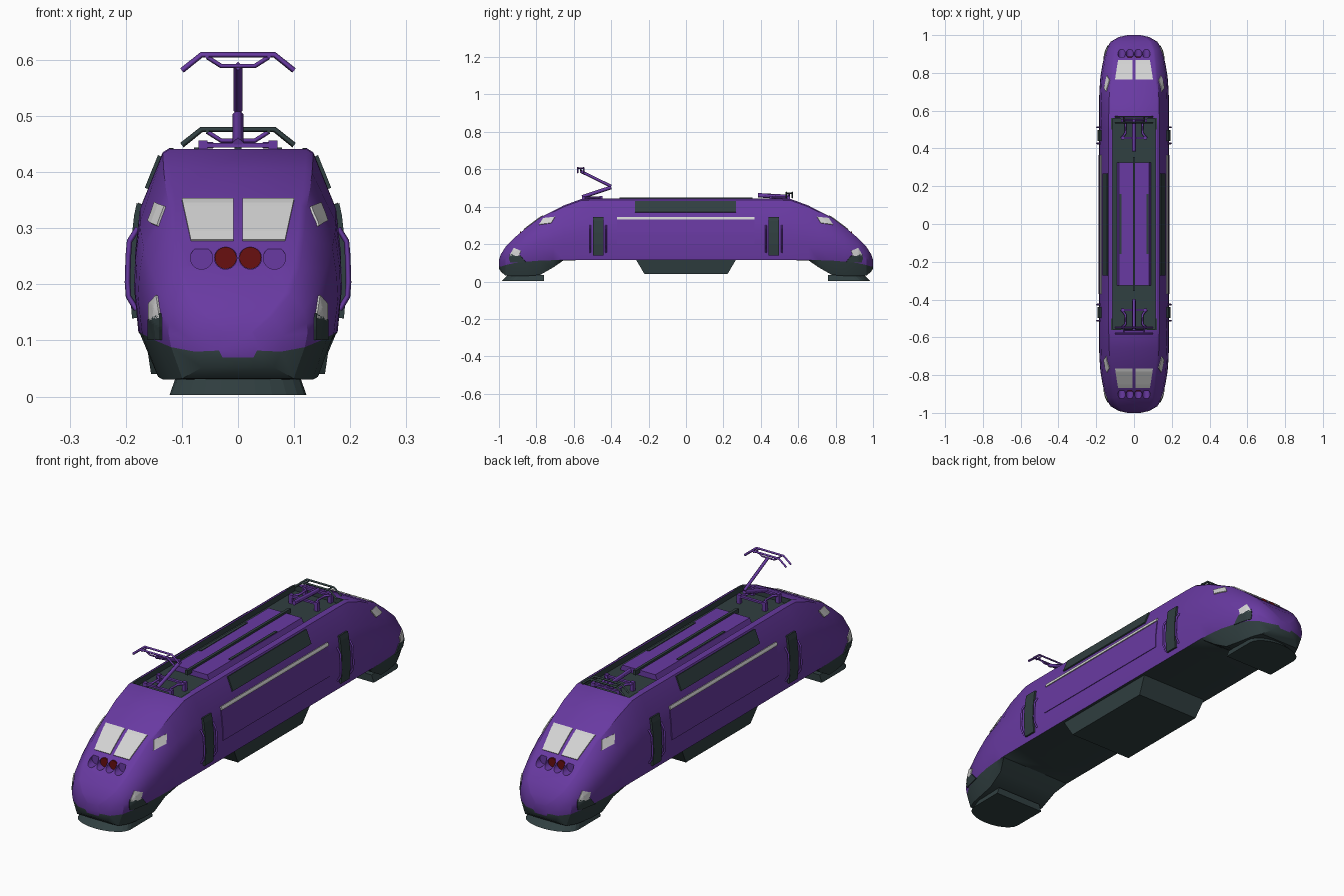
import bpy, bmesh, math
from mathutils import Vector
from mathutils.bvhtree import BVHTree

if "Cube" in bpy.data.objects:
    bpy.data.objects.remove(bpy.data.objects["Cube"])


def material(name, rgb):
    m = bpy.data.materials.new(name)
    m.use_nodes = True
    m.diffuse_color = (*rgb, 1)
    m.node_tree.nodes["Principled BSDF"].inputs["Base Color"].default_value = (*rgb, 1)
    return m


PURPLE = material("purple paint", (0.14, 0.042, 0.36))
DARK = material("dark slate", (0.03, 0.05, 0.052))
PALE = material("pale grey", (0.65, 0.65, 0.65))
RED = material("deep red", (0.14, 0.005, 0.005))


def activate(ob):
    bpy.ops.object.select_all(action="DESELECT")
    ob.select_set(True)
    bpy.context.view_layer.objects.active = ob


def finish(name, bm, *mats):
    bmesh.ops.recalc_face_normals(bm, faces=bm.faces)
    me = bpy.data.meshes.new(name)
    bm.to_mesh(me)
    bm.free()
    ob = bpy.data.objects.new(name, me)
    bpy.context.collection.objects.link(ob)
    for m in mats:
        me.materials.append(m)
    return ob


def loft(name, rings, *mats):
    """Skin a list of equal closed rings and cap both ends."""
    bm = bmesh.new()
    rows = [[bm.verts.new(p) for p in ring] for ring in rings]
    n = len(rows[0])
    for a, b in zip(rows, rows[1:]):
        for i in range(n):
            j = (i + 1) % n
            bm.faces.new((a[i], a[j], b[j], b[i]))
    bm.faces.new(rows[0])
    bm.faces.new(rows[-1])
    return finish(name, bm, *mats)


def block(name, low, high, z0, z1, mat, y=0, x=0):
    """Box or frustum from the half sizes of its lower and upper faces."""
    rings = [[(x + sx * h[0], y + sy * h[1], z) for sx, sy in ((1, 1), (-1, 1), (-1, -1), (1, -1))]
             for h, z in ((low, z0), (high, z1))]
    return loft(name, rings, mat)


def tube(name, pts, r, mat):
    cu = bpy.data.curves.new(name, "CURVE")
    cu.dimensions = "3D"
    cu.bevel_depth = r
    cu.bevel_resolution = 0
    cu.use_fill_caps = True
    sp = cu.splines.new("POLY")
    sp.points.add(len(pts) - 1)
    for p, co in zip(sp.points, pts):
        p.co = (*co, 1)
    cu.materials.append(mat)
    ob = bpy.data.objects.new(name, cu)
    bpy.context.collection.objects.link(ob)
    activate(ob)
    bpy.ops.object.convert(target="MESH")
    return ob


# Body shell: y, roof height, colour split, underside, half width, roof half width
STATIONS = [
    (0.5, .443, .115, .114, .185, .122),
    (0.56, .441, .115, .114, .185, .122),
    (0.655, .406, .115, .113, .185, .12),
    (0.71, .377, .114, .075, .183, .117),
    (0.78, .342, .112, .035, .178, .111),
    (0.85, .29, .106, .03, .166, .107),
    (0.92, .232, .098, .03, .149, .1),
    (0.965, .185, .088, .032, .124, .085),
    (0.99, .145, .08, .052, .08, .055),
    (1.0, .115, .082, .07, .035, .024),
]


def section(y, top, split, low, w, wr):
    h = top - split
    half = [(wr, top), (wr * 1.1, top - .024 * h), (w * .945, split + .67 * h),
            (w * .99, split + .44 * h), (w, split + .26 * h), (w * .96, split),
            (w * (.94 if low > .11 else .8), low)]
    return [(x, y, z) for x, z in half] + [(-x, y, z) for x, z in reversed(half)]


rings = [section(-s[0], *s[1:]) for s in reversed(STATIONS)] + [section(*s) for s in STATIONS]
body = loft("body_shell", rings, PURPLE, DARK)
half = len(rings[0]) // 2
for i, f in enumerate(body.data.polygons):
    if i < (len(rings) - 1) * 2 * half and half - 2 <= i % (2 * half) <= half:
        f.material_index = 1
bm = bmesh.new()
bm.from_mesh(body.data)
SURFACE = BVHTree.FromBMesh(bm)
bm.free()


def project(axis, side, a, b, off):
    """Point on the body seen along an axis (0 side, 1 end), lifted by off."""
    if axis == 0:
        origin, way = Vector((side, a, b)), Vector((-side, 0, 0))
    else:
        origin, way = Vector((a, 2 * side, b)), Vector((0, -side, 0))
    hit, normal, _, _ = SURFACE.ray_cast(origin, way)
    if hit is None:
        hit, normal, _, _ = SURFACE.find_nearest(origin + way * .25)
    if normal.dot(way) > 0:
        normal = -normal
    return hit + normal * off


def plate(name, axis, side, quad, mat, thick=.004, n=10):
    """Thin panel wrapped over the body inside a four-cornered outline."""
    c = [Vector(p) for p in quad]
    bm = bmesh.new()
    grid = []
    for i in range(n + 1):
        u = i / n
        lo, hi = c[0].lerp(c[1], u), c[3].lerp(c[2], u)
        grid.append([bm.verts.new(project(axis, side, *lo.lerp(hi, j / n), thick / 2))
                     for j in range(n + 1)])
    for i in range(n):
        for j in range(n):
            bm.faces.new((grid[i][j], grid[i + 1][j], grid[i + 1][j + 1], grid[i][j + 1]))
    ob = finish(name, bm, mat)
    mod = ob.modifiers.new("thickness", "SOLIDIFY")
    mod.thickness, mod.offset = thick, 0
    return ob


def rect(y0, y1, z0, z1):
    return [(y0, z0), (y1, z0), (y1, z1), (y0, z1)]


# Roof well and lamp sockets cut into the body
WELL = (.115, .557)
cutters = [block("well_cutter", WELL, WELL, .418, .6, PURPLE)]
for e in (-1, 1):
    for x in (-.065, -.022, .022, .065):
        bpy.ops.mesh.primitive_cylinder_add(vertices=24, radius=.02, depth=.2,
                                            location=(x, e * .983, .247), rotation=(math.pi / 2, 0, 0))
        cutters.append(bpy.context.object)
for c in cutters:
    mod = body.modifiers.new("cut", "BOOLEAN")
    mod.operation, mod.object, mod.solver = "DIFFERENCE", c, "EXACT"
    activate(body)
    bpy.ops.object.modifier_apply(modifier=mod.name)
    bpy.data.objects.remove(c)
for f in body.data.polygons:
    x, y, z = f.center
    if abs(x) < WELL[0] + .001 and abs(y) < WELL[1] + .001 and .41 < z < .4425:
        f.material_index = 1
activate(body)
bpy.ops.object.shade_smooth_by_angle(angle=math.radians(30))

# Roof equipment
block("roof_hatch", (.09, .325), (.08, .325), .417, .441, PURPLE)
block("roof_pipe", (.006, .355), (.006, .355), .43, .45, DARK)
for s in (-1, 1):
    block("roof_vent", (.006, .16), (.006, .16), .435, .444, DARK, x=s * .072)

# Underframe box
block("underframe_box", (.155, .222), (.166, .267), .04, .116, DARK)

for e in (-1, 1):
    # Rounded track guard below the nose
    guard = []
    for z, w, front in ((.003, .122, .985), (.034, .111, .955)):
        arc = [(w * math.cos(a * math.pi / 12), e * (front - .07 + .07 * math.sin(a * math.pi / 12)), z)
               for a in range(13)]
        guard.append([(w, e * .76, z)] + arc + [(-w, e * .76, z)])
    loft("track_guard", guard, DARK)
    for s in (-1, 1):
        # Nose glazing and lamps
        plate("windscreen", 1, e, [(s * .008, .277), (s * .084, .277), (s * .1, .35), (s * .008, .35)], PALE)
        plate("cab_side_window", 0, s, [(e * .785, .303), (e * .72, .312), (e * .7, .345), (e * .762, .338)], PALE)
        plate("marker_lamp", 1, e, [(s * .137, .14), (s * .156, .136), (s * .157, .165), (s * .143, .18)], PALE)
        plate("lamp_surround", 1, e, [(s * .135, .101), (s * .158, .103), (s * .157, .138), (s * .136, .148)], DARK)
        bpy.ops.mesh.primitive_cylinder_add(vertices=24, radius=.0195, depth=.006,
                                            location=(s * .022, e * .885, .247), rotation=(math.pi / 2, 0, 0))
        lamp = bpy.context.object
        lamp.name = "red_lamp"
        lamp.data.materials.append(RED)
        # Doors and their handrails
        plate("cab_door", 0, s, rect(e * .44, e * .498, .14, .342), DARK, .009)
        for y in (.427, .512):
            zs = [.155 + k * .145 / 6 for k in range(7)]
            pts = [project(0, s, e * y, z, .012 if 0 < k < 6 else 0) for k, z in enumerate(zs)]
            tube("handrail", pts, .005, PURPLE)

# Side panels
for s in (-1, 1):
    plate("side_panel", 0, s, rect(-.37, .365, .2, .33), PURPLE, .003)
    plate("side_stripe", 0, s, rect(-.37, .365, .33, .343), PALE, .007)
    plate("roof_grille", 0, s, rect(-.272, .268, .37, .428), DARK, .006)


def mirrored(pts):
    return [(-x, y, z) for x, y, z in reversed(pts)] + pts


def pantograph(e, elbow, head, mat):
    """Base frame, two-part arm and horned collector head."""
    for y in (.455, .548):
        block("pantograph_crossbar", (.068, .006), (.068, .006), .444, .452, PURPLE, e * y)
    for s in (-1, 1):
        tube("pantograph_side_frame", [(s * x, e * y, .448) for x, y in
             ((.066, .55), (.045, .53), (.045, .48), (.066, .455))], .006, PURPLE)
        for y in (.455, .548):
            block("insulator", (.008, .008), (.008, .008), .417, .456, PURPLE, e * y, s * .062)
    y, z = head
    tube("lower_arm", [(0, e * .555, .452), (0, e * elbow[0], elbow[1])], .01, PURPLE)
    tube("upper_arm", [(0, e * elbow[0], elbow[1] + .006), (0, e * y, z - .02)], .008, PURPLE)
    tube("head_yoke", mirrored([(.03, e * y, z - .02), (.055, e * y, z - .004)]), .004, PURPLE)
    for d in (-.016, .016):
        tube("collector_bar", mirrored([(.065, e * y + d, z), (.1, e * y + d, z - .028)]), .005, mat)
    for s in (-1, 1):
        tube("head_link", [(s * .055, e * y - .02, z - .003), (s * .055, e * y + .02, z - .003)], .004, mat)


pantograph(-1, (.4, .503), (.563, .609), PURPLE)
pantograph(1, (.385, .459), (.552, .476), DARK)
